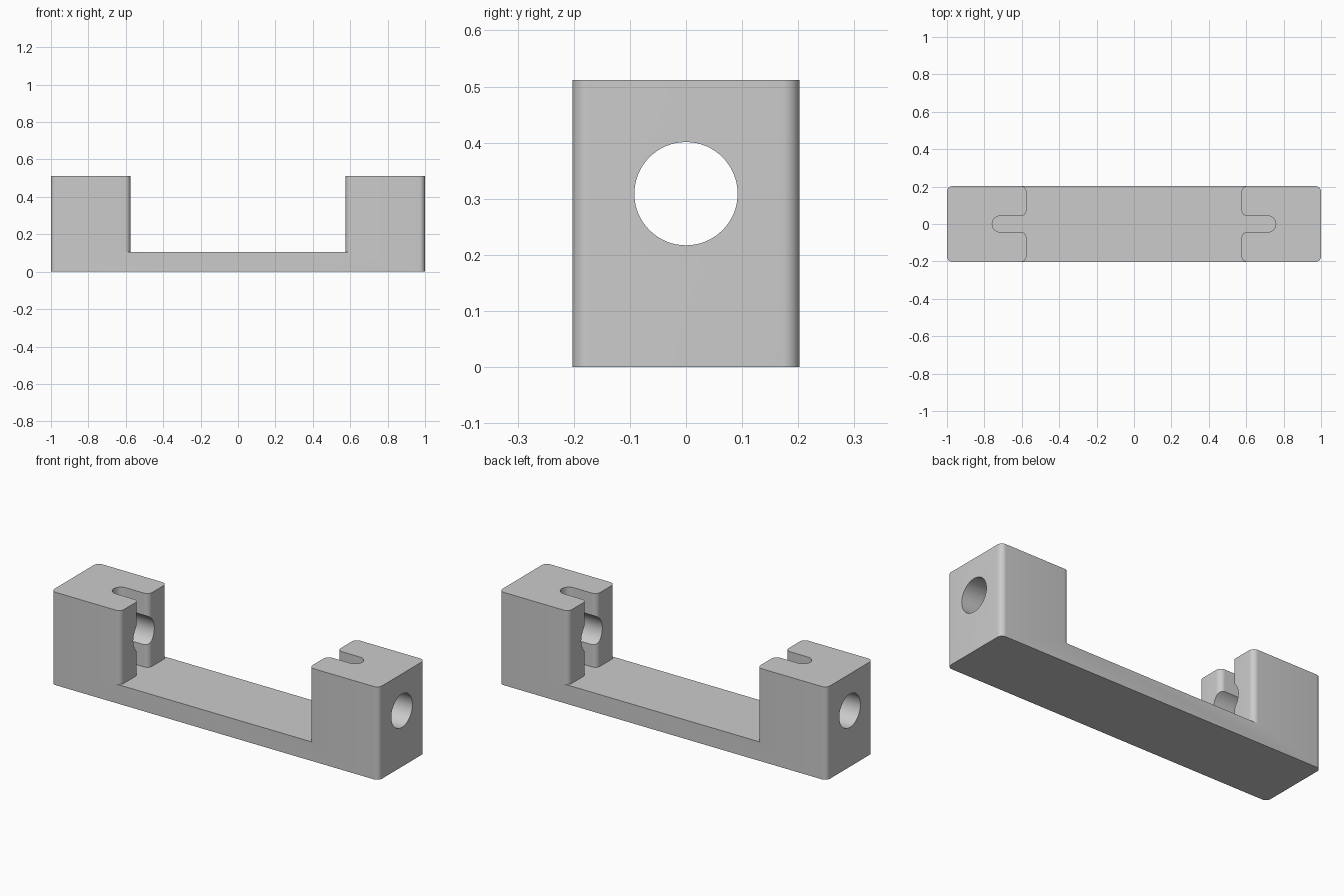
import bpy, bmesh, math
from mathutils import Vector, Matrix

if "Cube" in bpy.data.objects:
    bpy.data.objects.remove(bpy.data.objects["Cube"], do_unlink=True)

HALF_W, HEIGHT, FLOOR = 0.2025, 0.512, 0.105
FACE, SLOT_END, SLOT, R = 0.575, 0.758, 0.0435, 0.03

grey = bpy.data.materials.new("plain_grey")
grey.use_nodes = True
colour = (0.6, 0.6, 0.6, 1)
grey.diffuse_color = colour
grey.node_tree.nodes["Principled BSDF"].inputs["Base Color"].default_value = colour


def rounded(corners, steps=10):
    """Outline from (x, y, radius) corners, with each corner filleted."""
    out = []
    for i, (x, y, r) in enumerate(corners):
        p = Vector((x, y))
        if r == 0:
            out.append(p)
            continue
        a = (Vector(corners[i - 1][:2]) - p).normalized() * r
        b = (Vector(corners[(i + 1) % len(corners)][:2]) - p).normalized() * r
        for k in range(steps + 1):
            t = k / steps * math.pi / 2
            out.append(p + a * (1 - math.sin(t)) + b * (1 - math.cos(t)))
    return out


def finish(name, bm):
    bmesh.ops.remove_doubles(bm, verts=bm.verts, dist=1e-5)
    bmesh.ops.recalc_face_normals(bm, faces=bm.faces)
    mesh = bpy.data.meshes.new(name)
    bm.to_mesh(mesh)
    bm.free()
    mesh.materials.append(grey)
    obj = bpy.data.objects.new(name, mesh)
    bpy.context.collection.objects.link(obj)
    return obj


def extrude(name, outline, z0, z1):
    bm = bmesh.new()
    face = bm.faces.new([bm.verts.new((p.x, p.y, z0)) for p in outline])
    top = bmesh.ops.extrude_face_region(bm, geom=[face])["geom"]
    verts = [v for v in top if isinstance(v, bmesh.types.BMVert)]
    bmesh.ops.translate(bm, verts=verts, vec=(0, 0, z1 - z0))
    return finish(name, bm)


# Solid bar with rounded upright edges
bracket = extrude("bracket", rounded([(-1, -HALF_W, R), (1, -HALF_W, R),
                                      (1, HALF_W, R), (-1, HALF_W, R)]), 0, HEIGHT)

# Gap between the end blocks, running into a round-ended slot in each
quarter = [(FACE + R, 0.3, 0), (FACE + R, HALF_W, 0), (FACE, HALF_W, R),
           (FACE, SLOT, R), (SLOT_END, SLOT, SLOT)]
half = quarter + [(x, -y, r) for x, y, r in reversed(quarter)]
gap = extrude("gap_cutter", rounded(half + [(-x, -y, r) for x, y, r in half]), FLOOR, 0.7)

# Rod hole through both blocks
bm = bmesh.new()
bmesh.ops.create_cone(bm, cap_ends=True, segments=64, radius1=0.092, radius2=0.092, depth=2.4,
                      matrix=Matrix.Translation((0, 0, 0.309)) @ Matrix.Rotation(math.pi / 2, 4, "Y"))
hole = finish("hole_cutter", bm)

bpy.context.view_layer.objects.active = bracket
bracket.select_set(True)
for cutter in (gap, hole):
    mod = bracket.modifiers.new("cut", "BOOLEAN")
    mod.operation, mod.solver, mod.object = "DIFFERENCE", "EXACT", cutter
    bpy.ops.object.modifier_apply(modifier=mod.name)
    bpy.data.objects.remove(cutter, do_unlink=True)
bpy.ops.object.shade_smooth_by_angle(angle=math.radians(30))
